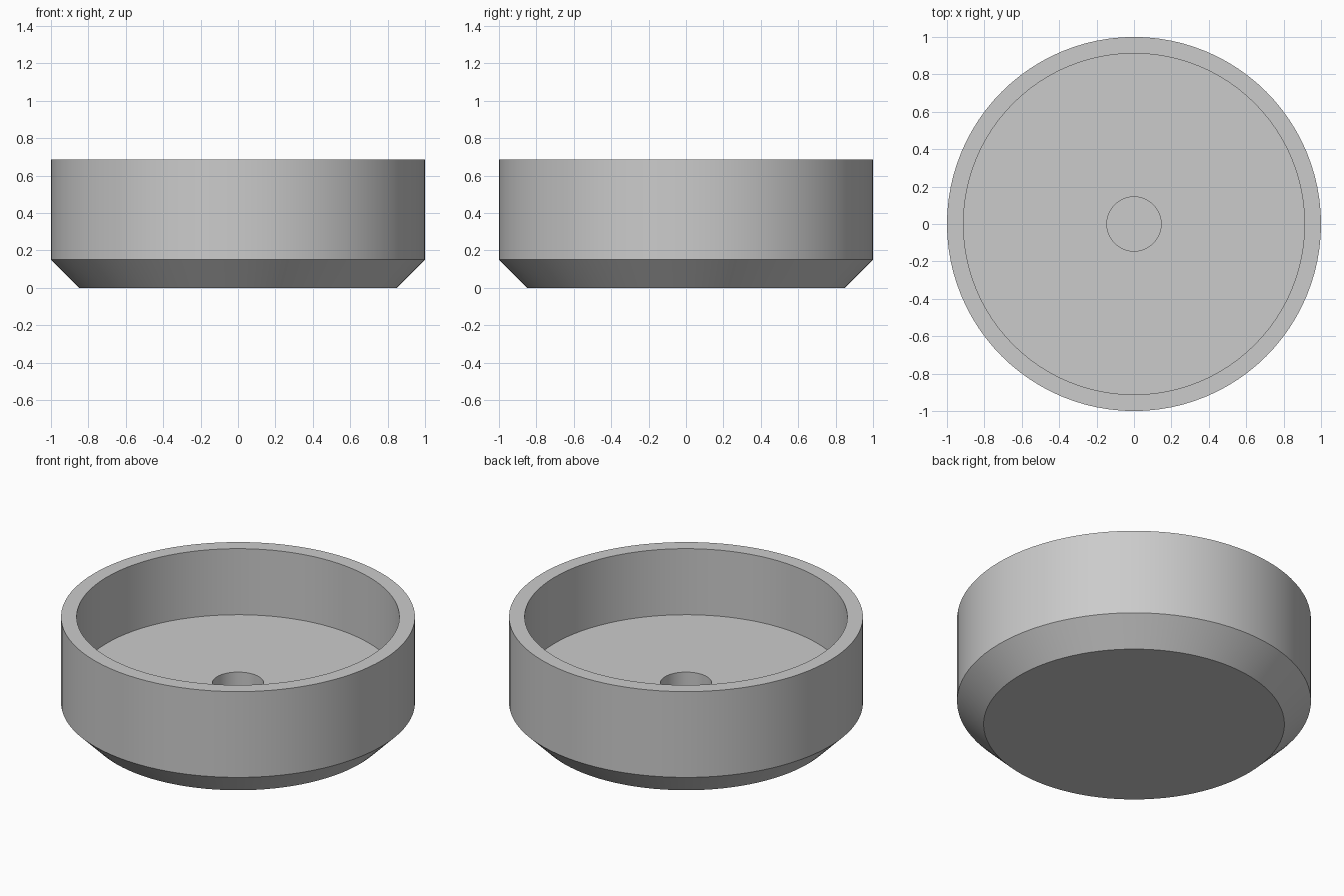
import bpy
import bmesh
import math

old = bpy.data.objects.get("Cube")
if old:
    bpy.data.objects.remove(old, do_unlink=True)

SEGMENTS = 96

# Plain grey finish
grey = bpy.data.materials.new("light_grey")
grey.use_nodes = True
colour = (0.6, 0.6, 0.6, 1)
grey.diffuse_color = colour
grey.node_tree.nodes["Principled BSDF"].inputs["Base Color"].default_value = colour


def lathe(name, profile, material):
    """Turn (radius, height) points about z and cap both ends."""
    bm = bmesh.new()
    rings = []
    for radius, z in profile:
        ring = []
        for i in range(SEGMENTS):
            a = math.tau * i / SEGMENTS
            ring.append(bm.verts.new((radius * math.cos(a), radius * math.sin(a), z)))
        rings.append(ring)
    for low, high in zip(rings, rings[1:]):
        for i in range(SEGMENTS):
            j = (i + 1) % SEGMENTS
            bm.faces.new((low[i], low[j], high[j], high[i]))
    bm.faces.new(rings[0][::-1])
    bm.faces.new(rings[-1])
    bmesh.ops.recalc_face_normals(bm, faces=bm.faces)
    mesh = bpy.data.meshes.new(name)
    bm.to_mesh(mesh)
    bm.free()
    mesh.materials.append(material)
    obj = bpy.data.objects.new(name, mesh)
    bpy.context.collection.objects.link(obj)
    return obj


# Round dish: chamfered foot, straight wall, flat floor and central blind hole
dish = lathe("round_dish", [
    (0.85, 0), (1, 0.15), (1, 0.685),
    (0.912, 0.685), (0.912, 0.273),
    (0.145, 0.273), (0.145, 0.09),
], grey)

bpy.ops.object.select_all(action="DESELECT")
dish.select_set(True)
bpy.context.view_layer.objects.active = dish
bpy.ops.object.shade_smooth_by_angle(angle=math.radians(30))
